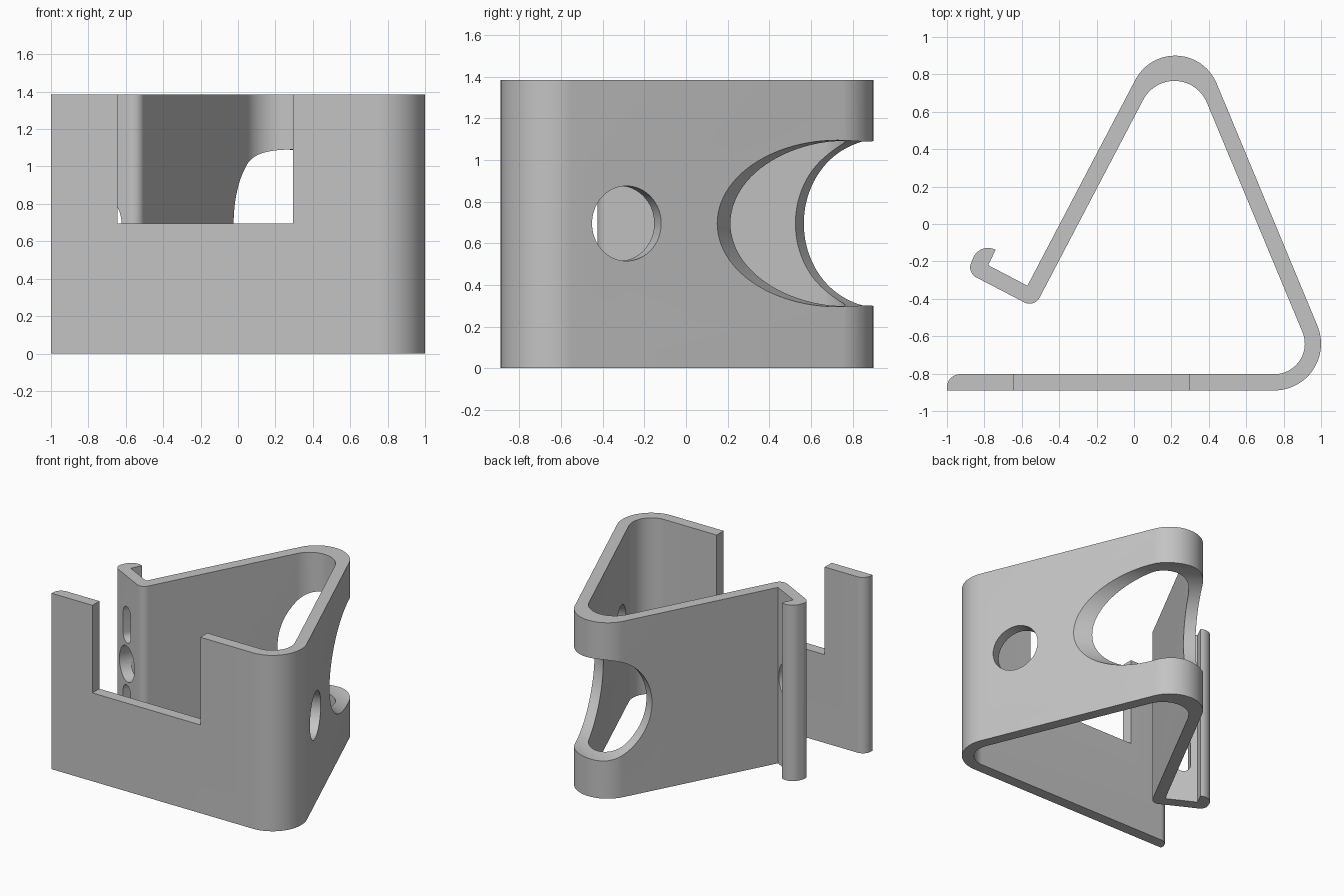
import bpy, bmesh
from math import sin, cos, radians
from mathutils import Matrix

cube = bpy.data.objects.get("Cube")
if cube:
    bpy.data.objects.remove(cube)

HEIGHT, MID, WALL = 1.385, 0.695, 0.087
RIGHT = 22.6    # outward normal angle of the right wall
LEFT = 152.3    # outward normal angle of the left wall
HOOK = 242.3    # outward normal angle of the hook arm

grey = bpy.data.materials.new("plain_grey")
grey.use_nodes = True
colour = (0.55, 0.55, 0.55, 1)
grey.diffuse_color = colour
grey.node_tree.nodes["Principled BSDF"].inputs["Base Color"].default_value = colour


def arc(cx, cy, r, start, end, steps=16, ry=None):
    """Points along an arc or elliptical arc, angles in degrees."""
    angles = [radians(start + (end - start) * i / steps) for i in range(steps + 1)]
    return [(cx + r * cos(a), cy + (ry or r) * sin(a)) for a in angles]


def ellipse(rx, ry, steps=64):
    return arc(0, 0, rx, 0, 360, steps, ry)[:-1]


def slot(half_width, half_height):
    straight = half_height - half_width
    return (arc(0, straight, half_width, 0, 180)
            + arc(0, -straight, half_width, 180, 360))


def prism(name, outline, depth, matrix):
    """Extrude a flat outline along its local z, then place it."""
    bm = bmesh.new()
    face = bm.faces.new([bm.verts.new((x, y, 0)) for x, y in outline])
    new = bmesh.ops.extrude_face_region(bm, geom=[face])["geom"]
    verts = [v for v in new if isinstance(v, bmesh.types.BMVert)]
    bmesh.ops.translate(bm, verts=verts, vec=(0, 0, depth))
    bmesh.ops.recalc_face_normals(bm, faces=bm.faces)
    bm.transform(matrix)
    mesh = bpy.data.meshes.new(name)
    bm.to_mesh(mesh)
    bm.free()
    mesh.materials.append(grey)
    obj = bpy.data.objects.new(name, mesh)
    bpy.context.collection.objects.link(obj)
    return obj


def cut(body, outline, centre, angle, depth):
    """Cut an upright outline through the body along a horizontal direction."""
    a = radians(angle)
    x, y, z = centre
    frame = Matrix(((-sin(a), 0, cos(a), x),
                    (cos(a), 0, sin(a), y),
                    (0, 1, 0, z),
                    (0, 0, 0, 1)))
    tool = prism("cutter", outline, depth, frame @ Matrix.Translation((0, 0, -depth / 2)))
    tool.hide_render = True
    mod = body.modifiers.new("cut", "BOOLEAN")
    mod.operation, mod.solver, mod.object = "DIFFERENCE", "EXACT", tool
    bpy.ops.object.modifier_apply(modifier=mod.name)
    bpy.data.objects.remove(tool)


# Bent strip seen from above: front plate, right wall, apex, left wall, hook
profile = [(-1, -0.89)]
profile += arc(0.75, -0.64, 0.25, -90, RIGHT, 24)
profile += arc(0.22, 0.66, 0.24, RIGHT, LEFT, 28)
profile += [(-0.57, -0.33), (-0.78, -0.22)]
profile += arc(-0.78, -0.215, WALL, HOOK - 180, LEFT)
profile += arc(-0.816, -0.232, 0.06, LEFT, HOOK)
profile += arc(-0.558, -0.366, 0.06, HOOK, HOOK + 90)
profile += arc(0.216, 0.577, 0.188, LEFT, RIGHT, 28)
profile += arc(0.75, -0.64, 0.25 - WALL, RIGHT, -90, 24)
profile += arc(-0.93, -0.873, 0.07, 90, 180)
body = prism("bent_strip_body", profile, HEIGHT, Matrix())
bpy.context.view_layer.objects.active = body
body.select_set(True)

# Open window in the front plate
window = [(-0.47, 0), (0.47, 0), (0.47, 1), (-0.47, 1)]
cut(body, window, (-0.175, -0.85, MID), -90, 0.3)

# Large round opening across the apex
cut(body, ellipse(0.4, 0.4, 96), (0.482, 0.712, MID), LEFT, 2.4)

# Round hole in the right wall
cut(body, ellipse(0.18, 0.18), (0.85, -0.295, MID), RIGHT, 0.4)

# Middle hole and two slots in the hook arm
hook_x, hook_y = -0.705, -0.309
cut(body, ellipse(0.115, 0.14), (hook_x, hook_y, MID), HOOK, 0.2)
for side in (-1, 1):
    cut(body, slot(0.057, 0.142), (hook_x, hook_y, MID + side * 0.308), HOOK, 0.2)

bpy.ops.object.shade_smooth_by_angle(angle=radians(30))
